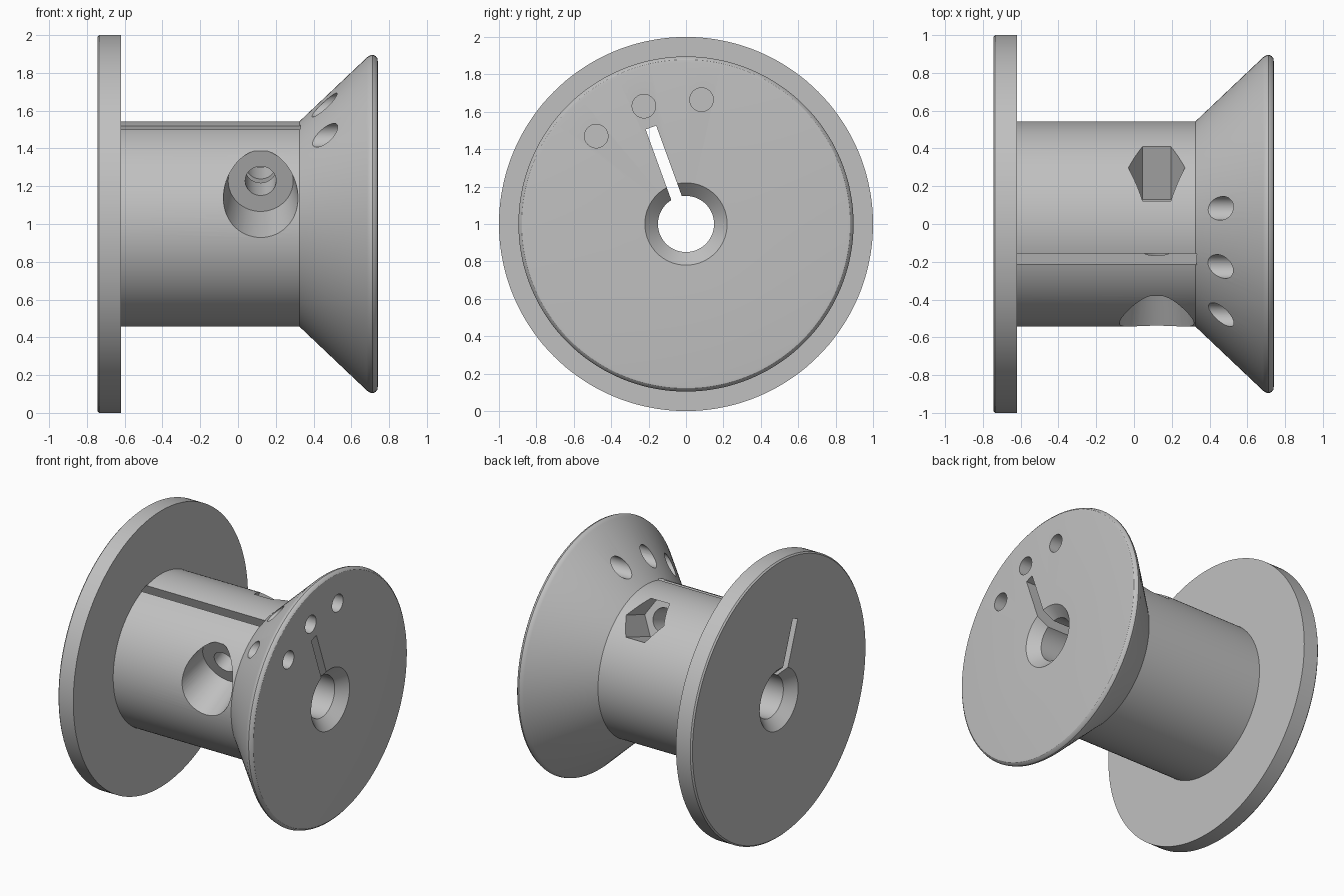
import bpy, bmesh, math
from mathutils import Vector, Matrix

cube = bpy.data.objects.get("Cube")
if cube:
    bpy.data.objects.remove(cube, do_unlink=True)

CENTRE = Vector((0, 0, 1))
X = Vector((1, 0, 0))
TILT = math.radians(20)
SLOT_DIR = Vector((0, -math.sin(TILT), math.cos(TILT)))   # radial direction of the slot
CLAMP_DIR = Vector((0, math.cos(TILT), math.sin(TILT)))   # clamp screw axis, square to the slot

grey = bpy.data.materials.new("light_grey")
grey.use_nodes = True
GREY = (0.53, 0.53, 0.53, 1)
grey.diffuse_color = GREY
grey.node_tree.nodes["Principled BSDF"].inputs["Base Color"].default_value = GREY


def finish(bm, name):
    bmesh.ops.recalc_face_normals(bm, faces=bm.faces)
    mesh = bpy.data.meshes.new(name)
    bm.to_mesh(mesh)
    bm.free()
    mesh.materials.append(grey)
    obj = bpy.data.objects.new(name, mesh)
    bpy.context.collection.objects.link(obj)
    return obj


def prism(name, start, end, side, r1, r2, n):
    """Prism or cone frustum from start to end, with a corner along side."""
    bm = bmesh.new()
    other = (end - start).normalized().cross(side)
    rings = []
    for c, r in ((start, r1), (end, r2)):
        angles = [math.tau * i / n for i in range(n)]
        rings.append([bm.verts.new(c + r * (side * math.cos(a) + other * math.sin(a)))
                      for a in angles])
        bm.faces.new(rings[-1])
    for i in range(n):
        j = (i + 1) % n
        bm.faces.new((rings[0][i], rings[0][j], rings[1][j], rings[1][i]))
    return finish(bm, name)


def cut(target, cutter):
    cutter.hide_render = True
    mod = target.modifiers.new("cut", 'BOOLEAN')
    mod.operation = 'DIFFERENCE'
    mod.solver = 'EXACT'
    mod.object = cutter
    bpy.context.view_layer.objects.active = target
    bpy.ops.object.modifier_apply(modifier=mod.name)
    bpy.data.objects.remove(cutter, do_unlink=True)


# Spool: flat flange, drum, flared flange and countersunk bore, as (x, radius)
profile = [(-0.745, 0.22), (-0.745, 0.99), (-0.735, 1.0), (-0.62, 1.0), (-0.62, 0.543),
           (0.325, 0.543), (0.683, 0.882), (0.697, 0.892), (0.713, 0.896), (0.728, 0.89),
           (0.738, 0.878), (0.74, 0.862), (0.74, 0.22), (0.67, 0.15), (-0.675, 0.15)]
bm = bmesh.new()
verts = [bm.verts.new((x, 0, 1 + r)) for x, r in profile]
edges = [bm.edges.new((v, verts[(i + 1) % len(verts)])) for i, v in enumerate(verts)]
bmesh.ops.spin(bm, geom=verts + edges, cent=CENTRE, axis=X, angle=math.tau, steps=144)
bmesh.ops.remove_doubles(bm, verts=bm.verts, dist=0.0001)
spool = finish(bm, "spool")

# Slot from the bore out through the drum surface and both flanges
bm = bmesh.new()
bmesh.ops.create_cube(bm, size=1)
reach = 0.549
frame = Matrix((X * 2, CLAMP_DIR * 0.06, SLOT_DIR * reach)).transposed().to_4x4()
bm.transform(Matrix.Translation(CENTRE + SLOT_DIR * reach / 2) @ frame)
cut(spool, finish(bm, "slot_cutter"))

# Clamp screw: head recess, hexagonal nut pocket and through hole
axis = CENTRE + X * 0.12 + SLOT_DIR * 0.325
cut(spool, prism("head_recess_cutter", axis - CLAMP_DIR * 0.226, axis - CLAMP_DIR * 0.8,
                 X, 0.172, 0.24, 64))
cut(spool, prism("nut_pocket_cutter", axis + CLAMP_DIR * 0.21, axis + CLAMP_DIR * 0.8,
                 X, 0.15, 0.15, 6))
cut(spool, prism("screw_hole_cutter", axis - CLAMP_DIR * 0.3, axis + CLAMP_DIR * 0.3,
                 X, 0.082, 0.082, 48))

# Three tie holes through the flared flange
for y, z in ((-0.48, 1.47), (-0.225, 1.63), (0.083, 1.665)):
    cut(spool, prism("tie_hole_cutter", Vector((0.2, y, z)), Vector((0.9, y, z)),
                     Vector((0, 1, 0)), 0.063, 0.063, 40))

bpy.ops.object.select_all(action='DESELECT')
spool.select_set(True)
bpy.context.view_layer.objects.active = spool
bpy.ops.object.shade_smooth_by_angle(angle=math.radians(30))
